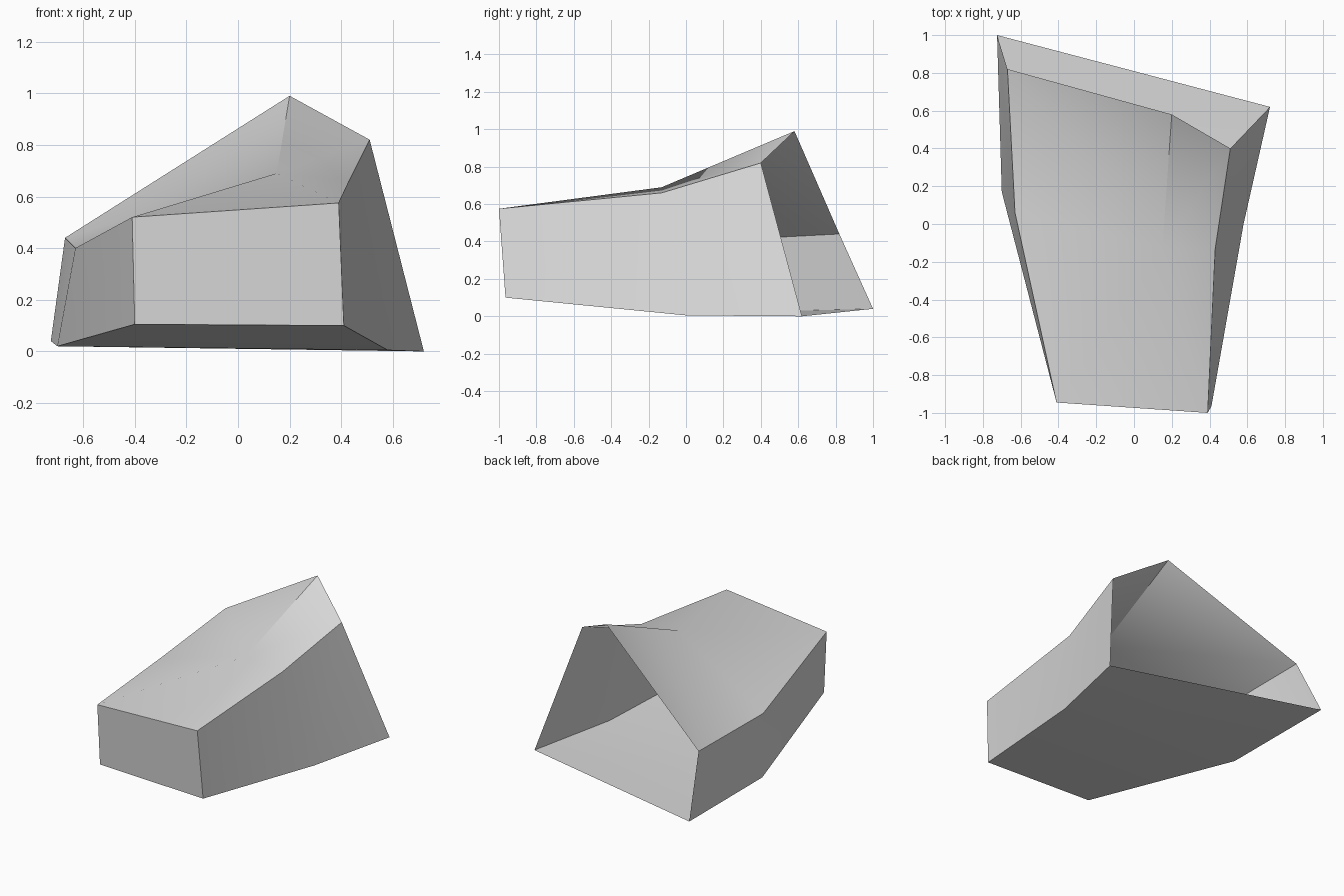
import bpy
import bmesh
import math

cube = bpy.data.objects.get("Cube")
if cube:
    bpy.data.objects.remove(cube, do_unlink=True)

# Single pale grey material
grey = bpy.data.materials.new("pale_grey")
grey.use_nodes = True
colour = (0.7, 0.7, 0.7, 1.0)
grey.diffuse_color = colour
grey.node_tree.nodes["Principled BSDF"].inputs["Base Color"].default_value = colour

# Cross-sections of the hood: bottom left, bottom right, top right, (ridge,) top left
front = [(-0.40, -0.93, 0.105), (0.41, -0.965, 0.10), (0.39, -1.0, 0.575), (-0.41, -0.945, 0.52)]
middle = [(-0.70, 0.17, 0.02), (0.58, 0.0, 0.005), (0.43, -0.13, 0.66), (0.15, -0.13, 0.69), (-0.63, 0.06, 0.40)]
back = [(-0.725, 1.0, 0.04), (0.72, 0.62, 0.0), (0.51, 0.40, 0.82), (0.20, 0.58, 0.99), (-0.67, 0.82, 0.44)]

bm = bmesh.new()
f, m, b = ([bm.verts.new(p) for p in ring] for ring in (front, middle, back))

faces = [f]                                                    # closed front end
faces += [(f[0], m[0], m[1], f[1]), (f[1], m[1], m[2], f[2]),  # front floor and walls
          (f[3], m[4], m[0], f[0])]
faces += [(f[2], m[2], m[3]), (f[2], m[3], f[3]), (f[3], m[3], m[4])]  # front roof
faces += [(m[0], b[0], b[1], m[1]), (m[1], b[1], b[2], m[2]),  # rear floor and walls
          (m[4], b[4], b[0], m[0])]
faces += [(m[2], b[2], m[3]), (m[3], b[2], b[3]),              # rear roof, open at the back
          (m[3], b[3], b[4]), (m[3], b[4], m[4])]
for face in faces:
    bm.faces.new(face)

# The shell is open, so the winding is set from the front face
bm.normal_update()
bm.faces.ensure_lookup_table()
bmesh.ops.recalc_face_normals(bm, faces=bm.faces[:])
if bm.faces[0].normal.y > 0:
    bmesh.ops.reverse_faces(bm, faces=bm.faces[:])

mesh = bpy.data.meshes.new("open_hood")
bm.to_mesh(mesh)
bm.free()
mesh.materials.append(grey)
hood = bpy.data.objects.new("open_hood", mesh)
bpy.context.collection.objects.link(hood)

# Smooth gentle folds, keep hard corners
bpy.ops.object.select_all(action='DESELECT')
hood.select_set(True)
bpy.context.view_layer.objects.active = hood
bpy.ops.object.shade_smooth_by_angle(angle=math.radians(30))
